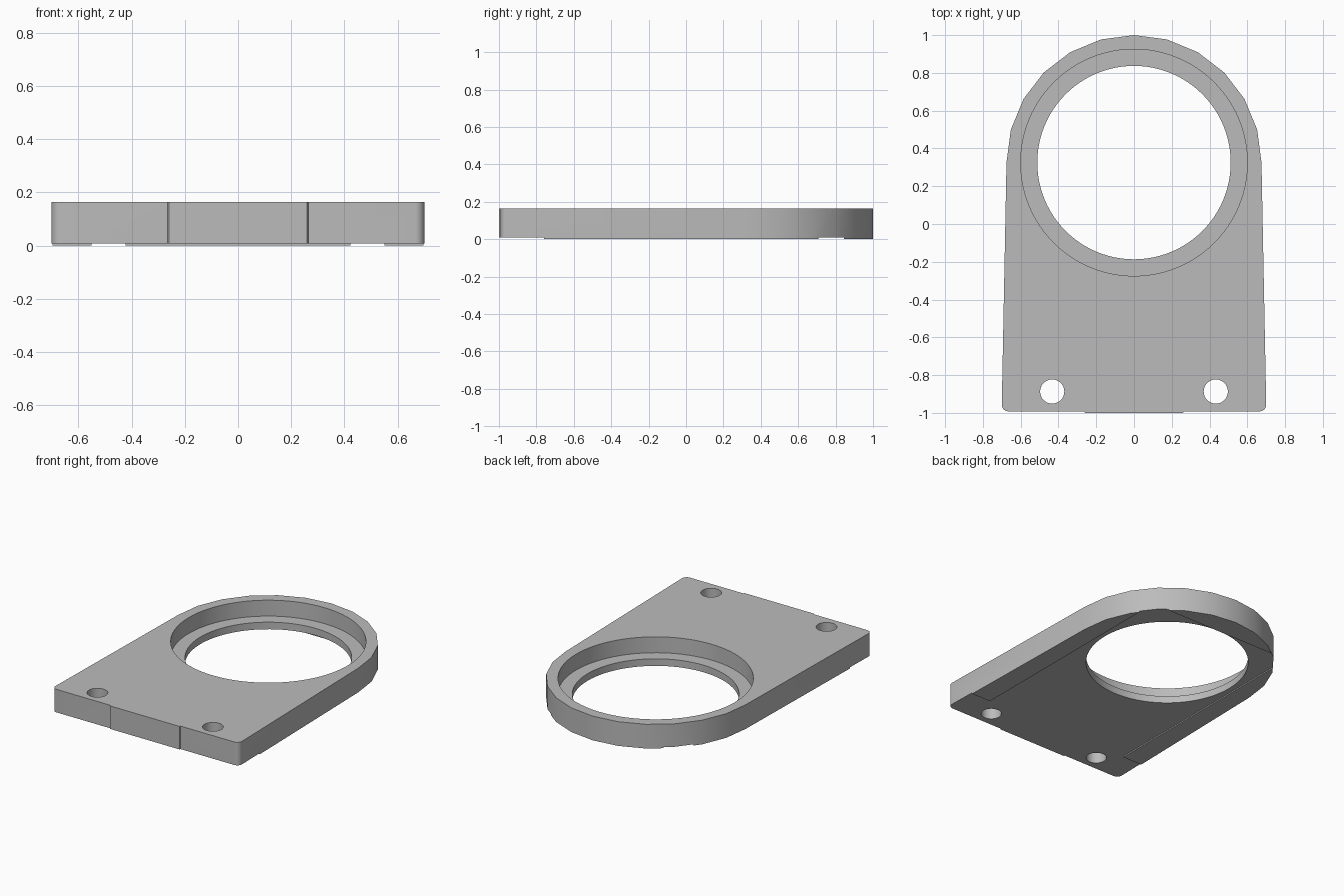
import bpy, bmesh, math

if "Cube" in bpy.data.objects:
    bpy.data.objects.remove(bpy.data.objects["Cube"], do_unlink=True)

TOP = 0.164          # upper face of the plate
FOOT = 0.008         # depth of the recess under the plate
RING_Y, RING_R = 0.325, 0.675

grey = bpy.data.materials.new("light grey")
grey.use_nodes = True
colour = (0.5, 0.5, 0.5, 1)
grey.diffuse_color = colour
grey.node_tree.nodes["Principled BSDF"].inputs["Base Color"].default_value = colour


def prism(name, outline, z0, z1):
    """Extrude a closed outline from z0 to z1."""
    bm = bmesh.new()
    face = bm.faces.new([bm.verts.new((x, y, z0)) for x, y in outline])
    grown = bmesh.ops.extrude_face_region(bm, geom=[face])["geom"]
    for v in grown:
        if isinstance(v, bmesh.types.BMVert):
            v.co.z = z1
    bmesh.ops.recalc_face_normals(bm, faces=bm.faces)
    mesh = bpy.data.meshes.new(name)
    bm.to_mesh(mesh)
    bm.free()
    obj = bpy.data.objects.new(name, mesh)
    bpy.context.collection.objects.link(obj)
    mesh.materials.append(grey)
    return obj


def arc(cx, cy, r, start, end, steps):
    angles = [math.radians(start + (end - start) * i / steps) for i in range(steps + 1)]
    return [(cx + r * math.cos(a), cy + r * math.sin(a)) for a in angles]


def circle(cx, cy, r, sides):
    return arc(cx, cy, r, 0, 360, sides)[:-1]


def box(x, y0, y1):
    return [(-x, y0), (x, y0), (x, y1), (-x, y1)]


def cut(target, outline, z0, z1):
    """Subtract a prism and discard the cutter."""
    cutter = prism("cutter", outline, z0, z1)
    cutter.hide_render = True
    mod = target.modifiers.new("cut", "BOOLEAN")
    mod.operation, mod.solver, mod.object = "DIFFERENCE", "EXACT", cutter
    bpy.context.view_layer.objects.active = target
    bpy.ops.object.modifier_apply(modifier=mod.name)
    bpy.data.objects.remove(cutter, do_unlink=True)


# Plate outline: stepped front edge, rounded corners, faceted round back
right = [(0.26, -1.0), (0.265, -0.992)]
right += arc(0.665, -0.957, 0.035, -90, 0, 6)
half_arc = arc(0, RING_Y, RING_R, 0, 90, 6)
right += half_arc
left = [(-x, y) for x, y in reversed(right[:-1])]
plate = prism("mounting_plate", right + left, 0, TOP)

# Underside recess, leaving side rails and a small back pad
cut(plate, box(0.55, -1.2, 0.845), -0.1, FOOT)
cut(plate, box(1.0, -1.2, -0.76), -0.1, FOOT)

# Stepped ring opening
cut(plate, circle(0, RING_Y, 0.6, 96), 0.056, 0.3)
cut(plate, circle(0, RING_Y, 0.512, 96), -0.1, 0.3)

# Screw holes
for side in (-1, 1):
    cut(plate, circle(side * 0.433, -0.887, 0.064, 32), -0.1, 0.3)

# Smooth the curved walls, keep the edges sharp
bpy.ops.object.select_all(action="DESELECT")
plate.select_set(True)
bpy.context.view_layer.objects.active = plate
bpy.ops.object.shade_smooth_by_angle(angle=math.radians(30))
